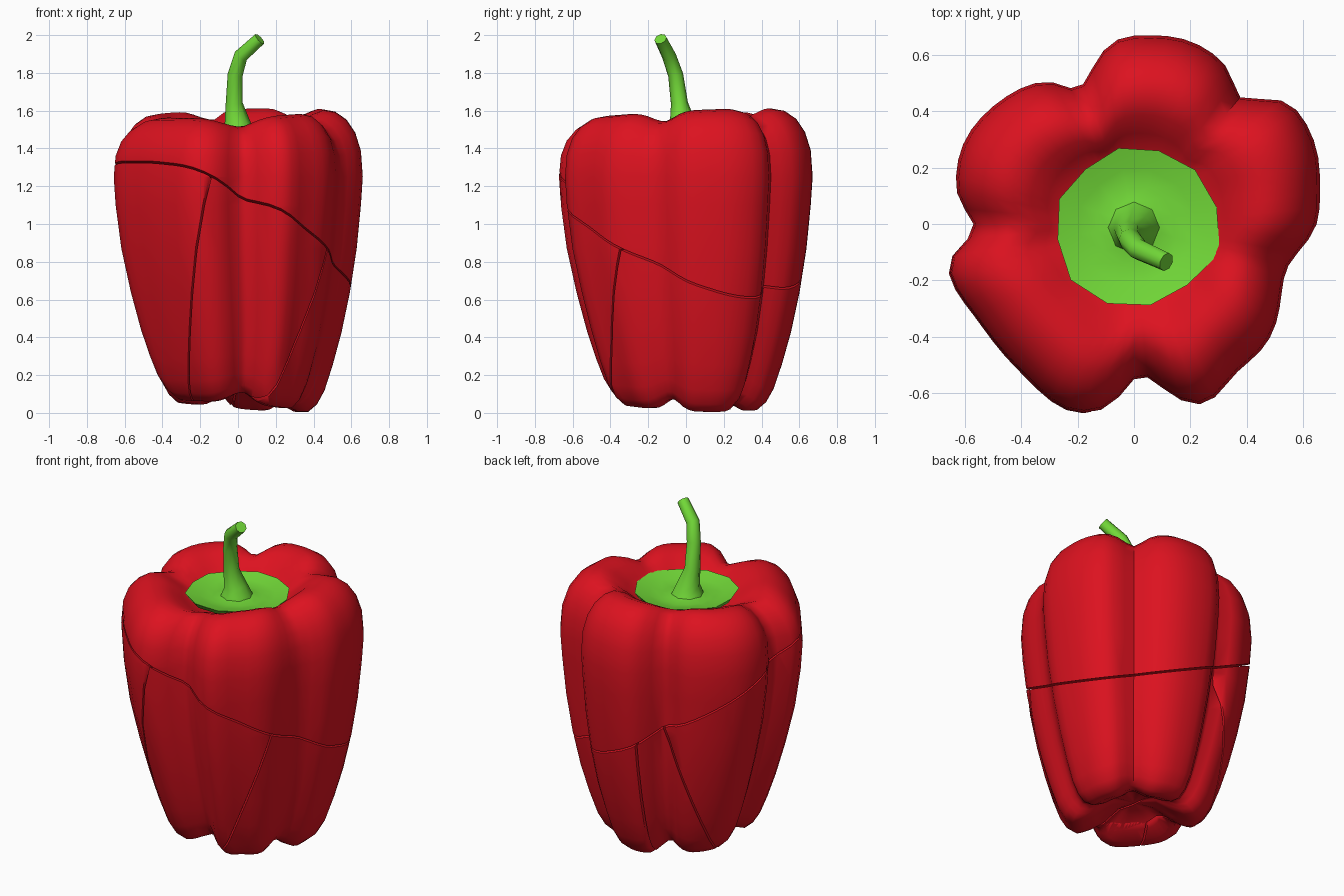
import bpy, bmesh, math
from mathutils import Vector

if "Cube" in bpy.data.objects:
    bpy.data.objects.remove(bpy.data.objects["Cube"])

def material(name, col):
    m = bpy.data.materials.new(name)
    m.diffuse_color = (*col, 1)
    m.use_nodes = True
    m.node_tree.nodes["Principled BSDF"].inputs["Base Color"].default_value = m.diffuse_color
    return m

RED = material("red_skin", (0.72, 0.006, 0.014))
GREEN = material("green_stem", (0.17, 0.70, 0.04))

def finish(bm, name, mat, angle=55):
    bmesh.ops.recalc_face_normals(bm, faces=bm.faces)
    me = bpy.data.meshes.new(name)
    bm.to_mesh(me)
    bm.free()
    me.materials.append(mat)
    ob = bpy.data.objects.new(name, me)
    bpy.context.collection.objects.link(ob)
    bpy.ops.object.select_all(action='DESELECT')
    ob.select_set(True)
    bpy.context.view_layer.objects.active = ob
    bpy.ops.object.shade_smooth_by_angle(angle=math.radians(angle))
    return ob

def loft(rings):
    """Closed skin through a list of equally long point rings."""
    bm = bmesh.new()
    vs = [[bm.verts.new(p) for p in r] for r in rings]
    n = len(vs[0])
    for a, b in zip(vs, vs[1:]):
        for i in range(n):
            j = (i + 1) % n
            bm.faces.new((a[i], a[j], b[j], b[i]))
    bm.faces.new(vs[0][::-1])
    bm.faces.new(vs[-1])
    return bm

# Five-lobed outline seen from above
OUT = [(.65, 0), (.66, .1), (.645, .28), (.555, .43), (.45, .45), (.38, .43), (.33, .56), (.2, .65),
       (.05, .67), (-.08, .645), (-.195, .475), (-.3, .51), (-.42, .475), (-.6, .3), (-.63, .1),
       (-.56, -.02), (-.665, -.14), (-.55, -.35), (-.4, -.53), (-.22, -.67), (-.08, -.645),
       (.02, -.53), (.23, -.645), (.36, -.53), (.48, -.41), (.54, -.16)]
POL = sorted((math.atan2(y, x) % math.tau, math.hypot(x, y)) for x, y in OUT)
GROOVES = [math.radians(a) for a in (-17, 49, 112, 182, 272, 343)]

def raw_outline(t):
    t %= math.tau
    n = len(POL)
    for i in range(n):
        a0, r0 = POL[i]
        a1, r1 = POL[(i + 1) % n]
        a1 += math.tau if i == n - 1 else 0
        if a0 <= t < a1:
            u = (t - a0) / (a1 - a0)
            p, q = POL[i - 1][1], POL[(i + 2) % n][1]
            return r0 + .5 * u * (r1 - p + u * (2*p - 5*r0 + 4*r1 - q + u * (3*(r0 - r1) + q - p)))
    return POL[0][1]

def outline(t):
    # rounded so that the grooves are soft
    return sum(w * raw_outline(t + math.radians(d))
               for d, w in ((-4, .12), (-2, .2), (0, .36), (2, .2), (4, .12)))

def lobe(t):
    # 0 in a groove, 1 on a lobe
    t = t - math.tau if t > GROOVES[-1] else t
    for a, b in zip(GROOVES, GROOVES[1:]):
        if a <= t <= b:
            return 1 - math.cos(math.pi * (t - a) / (b - a)) ** 6
    return 1

# Body profile: radius factor, height, lobe weight
PROFILE = [(.03, .14, 0), (.2, .13, .3), (.34, .07, .8), (.45, .035, 1), (.54, .035, 1), (.61, .075, 1),
           (.67, .145, 1), (.735, .27, 1), (.805, .43, 1), (.88, .64, 1), (.945, .87, 1), (.985, 1.1, 1),
           (1, 1.25, 1), (.985, 1.38, 1), (.94, 1.47, 1), (.87, 1.535, 1), (.78, 1.575, 1),
           (.68, 1.587, 1), (.58, 1.56, .9), (.49, 1.51, .6), (.42, 1.47, .3), (.3, 1.44, 0), (.03, 1.43, 0)]
SIDES = 72
SHAPE = [(outline(math.tau * i / SIDES), lobe(math.tau * i / SIDES)) for i in range(SIDES)]

def body():
    rings = []
    for k, z, w in PROFILE:
        ring = []
        top = min(1, max(0, (z - 1.25) / .3))
        low = min(1, max(0, (.5 - z) / .4))
        shift = .016 * min(1, max(0, (1 - z) / .5))
        for i, (rad, g) in enumerate(SHAPE):
            t = math.tau * i / SIDES
            r = k * (w * rad + (1 - w) * .64)
            dz = w * (top * (.026 * math.cos(t - 1) - .05 * (1 - g))
                      + low * (.06 * (1 - g) - .03 * math.cos(t - .5)))
            ring.append((r * math.cos(t) + shift, r * math.sin(t) + shift, z + dz))
        rings.append(ring)
    return loft(rings)

def keep(bm, co, no):
    """Keep the side the normal points to and cap the cut."""
    bmesh.ops.bisect_plane(bm, geom=bm.verts[:] + bm.edges[:] + bm.faces[:], dist=1e-5,
                           plane_co=co, plane_no=no, clear_inner=True)
    bmesh.ops.holes_fill(bm, edges=[e for e in bm.edges if e.is_boundary], sides=0)

# Cracked body: one slanted cut, then four upright cuts below it
GAP = .005
slant = Vector((.45, .34, 1)).normalized()
slant_co = Vector((0, 0, .965))
bm = body()
keep(bm, slant_co + slant * GAP, slant)
finish(bm, "upper_body", RED)

core = Vector((0, 0, .6))
CRACKS = [((.47, -.34, .88), (.15, -.37, .08)), ((-.07, .58, .78), (-.04, .4, .05)),
          ((-.19, .48, .87), (-.34, .2, .08)), ((-.13, -.62, 1.23), (-.30, -.36, .07))]
normals = []
for a, b in CRACKS:
    a, b = Vector(a), Vector(b)
    n = (b - a).cross(core - a).normalized()
    normals.append(n if n.dot(Vector((-a.y, a.x, 0))) > 0 else -n)
for i, name in enumerate(("right_piece", "back_sliver", "left_piece", "front_piece")):
    bm = body()
    keep(bm, slant_co - slant * GAP, -slant)
    n0, n1 = normals[i], normals[(i + 1) % 4]
    keep(bm, core + n0 * GAP, n0)
    keep(bm, core - n1 * GAP, -n1)
    finish(bm, name, RED)

# Green cap, a shallow dished disc with an uneven rim
RIM = [.30, .29, .275, .275, .26, .28, .277, .30, .298, .294, .288, .322]
CAP = [(.3, 1.43), (.93, 1.475), (1, 1.505), (.72, 1.484), (.48, 1.474), (.32, 1.485), (.1, 1.49)]
rings = [[(k * r * math.cos(math.tau * i / 12 + .2), k * r * math.sin(math.tau * i / 12 + .2), z)
          for i, r in enumerate(RIM)] for k, z in CAP]
finish(loft(rings), "cap", GREEN)

# Bent stem
PATH = [(0, -.01, 1.465, .1), (0, -.015, 1.5, .085), (-.005, -.02, 1.545, .066), (-.02, -.035, 1.64, .045),
        (-.015, -.055, 1.79, .04), (.015, -.09, 1.89, .038), (.115, -.135, 1.98, .034)]
rings = []
last = len(PATH) - 1
for i, (x, y, z, r) in enumerate(PATH):
    d = Vector(PATH[min(i + 1, last)][:3]) - Vector(PATH[max(i - 1, 0)][:3])
    d = Vector((0, 0, 1)) if i < 2 else d.normalized()
    u = Vector((0, 1, 0)).cross(d).normalized()
    v = d.cross(u)
    rings.append([Vector((x, y, z)) + r * (u * math.cos(math.tau * j / 8) + v * math.sin(math.tau * j / 8))
                  for j in range(8)])
finish(loft(rings), "stem", GREEN)
